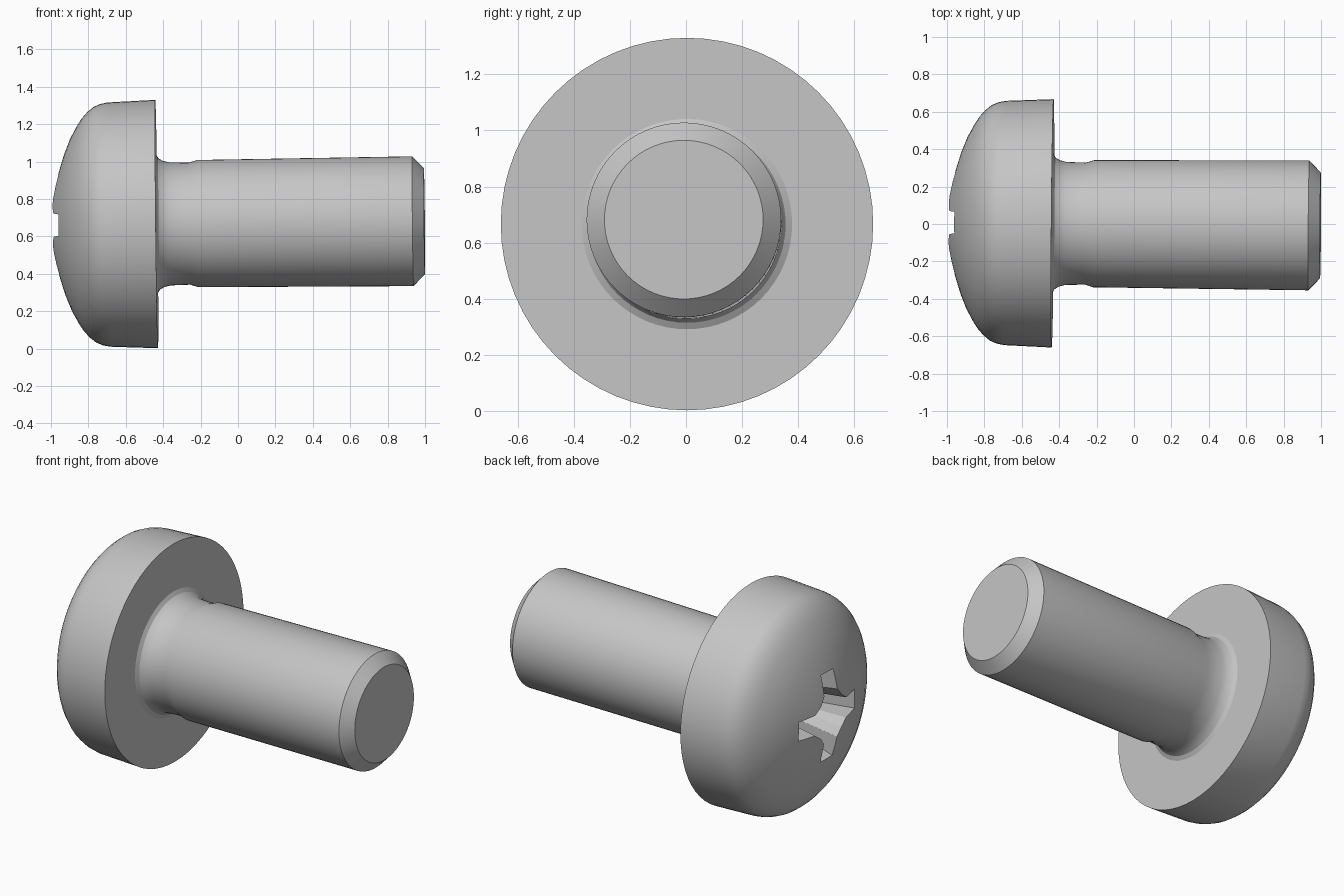
import bpy, bmesh, math
from mathutils import Matrix, Vector

if "Cube" in bpy.data.objects:
    bpy.data.objects.remove(bpy.data.objects["Cube"])

SEG = 64
# Screw axis: along x, very slightly tilted
TILT = (Matrix.Translation((0, 0, 0.671))
        @ Matrix.Rotation(-0.011, 4, 'Y') @ Matrix.Rotation(-0.008, 4, 'Z'))

steel = bpy.data.materials.new("grey steel")
steel.diffuse_color = (0.56, 0.56, 0.56, 1)
steel.use_nodes = True
steel.node_tree.nodes["Principled BSDF"].inputs["Base Color"].default_value = steel.diffuse_color


def make_object(name, bm):
    bmesh.ops.recalc_face_normals(bm, faces=bm.faces)
    mesh = bpy.data.meshes.new(name)
    bm.to_mesh(mesh)
    bm.free()
    mesh.materials.append(steel)
    obj = bpy.data.objects.new(name, mesh)
    bpy.context.collection.objects.link(obj)
    return obj


def loft(name, rings, cap_start=True):
    """Skin a list of closed rings of points and cap the ends."""
    bm = bmesh.new()
    loops = [[bm.verts.new(p) for p in ring] for ring in rings]
    n = len(loops[0])
    for a, b in zip(loops, loops[1:]):
        for i in range(n):
            j = (i + 1) % n
            bm.faces.new((a[i], a[j], b[j], b[i]))
    if cap_start:
        bm.faces.new(loops[0])
    bm.faces.new(loops[-1])
    return make_object(name, bm)


def circle(x, r):
    return [(x, r * math.cos(2 * math.pi * i / SEG), r * math.sin(2 * math.pi * i / SEG))
            for i in range(SEG)]


def cross(x, arm, half, root):
    """Four-armed outline with filleted inner corners."""
    quarter = [(arm, -half), (arm, half), (root * 1.5, half * 1.05),
               (root, root), (half * 1.05, root * 1.5)]
    pts = []
    for k in range(4):
        c, s = round(math.cos(k * math.pi / 2)), round(math.sin(k * math.pi / 2))
        pts += [(x, c * u - s * v, s * u + c * v) for u, v in quarter]
    return pts


def finish(obj):
    obj.data.transform(TILT)
    bpy.ops.object.select_all(action='DESELECT')
    obj.select_set(True)
    bpy.context.view_layer.objects.active = obj
    bpy.ops.object.shade_smooth_by_angle(angle=math.radians(28))


# Domed pan head
head = loft("pan_head", [circle(x, r) for x, r in (
    (-1.0, 0.06), (-0.99, 0.14), (-0.972, 0.22), (-0.95, 0.30), (-0.925, 0.38),
    (-0.893, 0.46), (-0.855, 0.53), (-0.83, 0.568), (-0.80, 0.602), (-0.765, 0.63),
    (-0.73, 0.645), (-0.69, 0.653), (-0.435, 0.664), (-0.435, 0.375))])

# Tapered cross recess cut into the head
cutter = loft("recess_cutter", [cross(-1.05, 0.30, 0.063, 0.105),
                                cross(-0.66, 0.16, 0.04, 0.065),
                                cross(-0.60, 0.02, 0.006, 0.009)])
cutter.hide_render = True
cut = head.modifiers.new("recess", 'BOOLEAN')
cut.operation = 'DIFFERENCE'
cut.solver = 'EXACT'
cut.object = cutter
bpy.context.view_layer.objects.active = head
bpy.ops.object.modifier_apply(modifier=cut.name)
bpy.data.objects.remove(cutter)

# Open the underside of the head where the shank joins
bm = bmesh.new()
bm.from_mesh(head.data)
hidden = [f for f in bm.faces
          if all(v.co.x > -0.44 and Vector(v.co.yz).length < 0.38 for v in f.verts)]
bmesh.ops.delete(bm, geom=hidden, context='FACES')
bm.to_mesh(head.data)
bm.free()
finish(head)

# Shank: fillet, undercut neck, body and chamfered tip
shank = loft("shank", [circle(x, r) for x, r in (
    (-0.435, 0.375), (-0.422, 0.352), (-0.40, 0.338), (-0.365, 0.329), (-0.26, 0.326),
    (-0.215, 0.34), (0.935, 0.347), (0.997, 0.283))], cap_start=False)
finish(shank)
